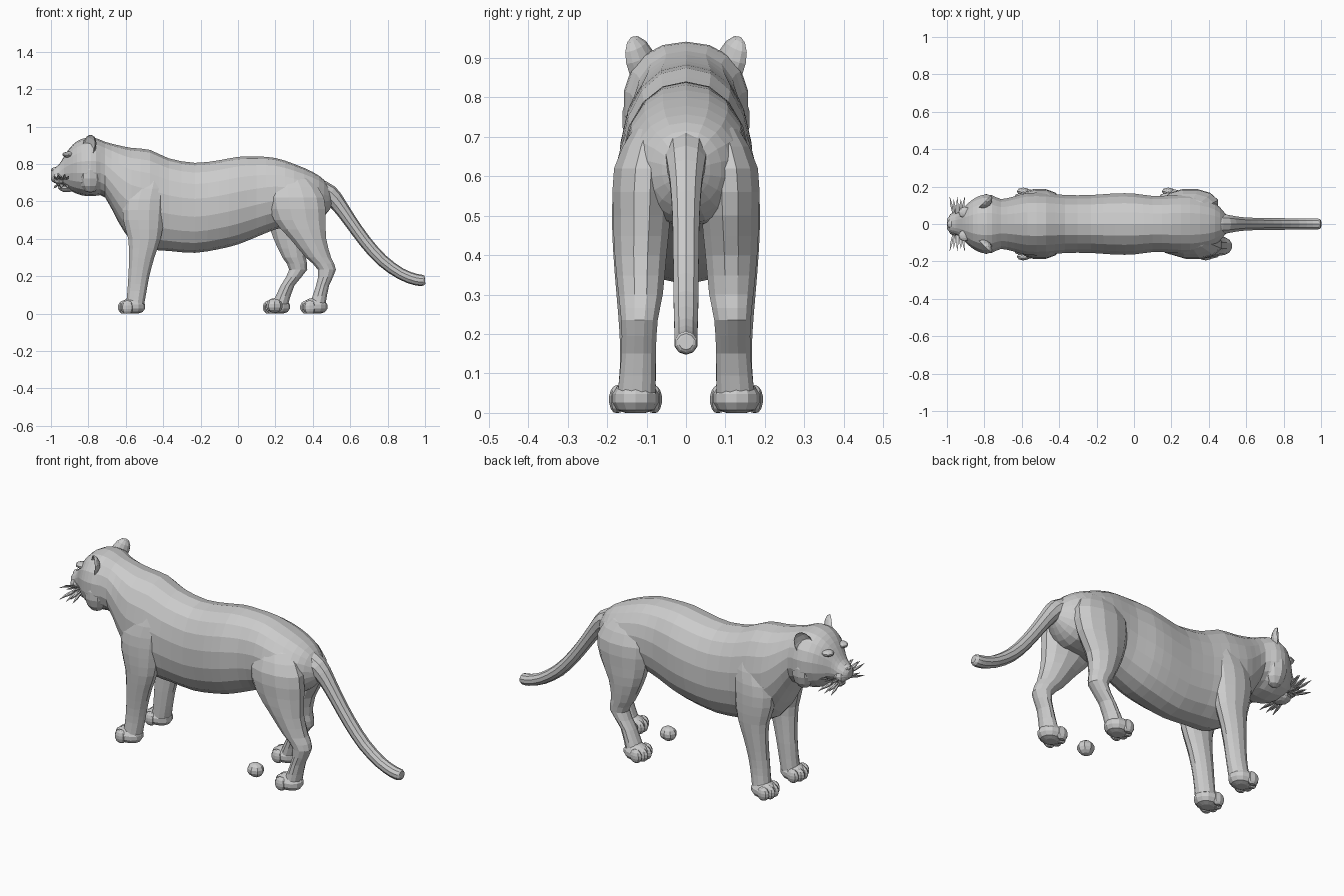
import bpy, bmesh, math
from mathutils import Vector, Matrix

if "Cube" in bpy.data.objects:
    bpy.data.objects.remove(bpy.data.objects["Cube"])

GREY = (0.6, 0.6, 0.6, 1)
fur = bpy.data.materials.new("fur_grey")
fur.diffuse_color = GREY
fur.use_nodes = True
fur.node_tree.nodes["Principled BSDF"].inputs["Base Color"].default_value = GREY


def finish(name, bm):
    bmesh.ops.recalc_face_normals(bm, faces=bm.faces)
    mesh = bpy.data.meshes.new(name)
    bm.to_mesh(mesh)
    bm.free()
    mesh.materials.append(fur)
    obj = bpy.data.objects.new(name, mesh)
    bpy.context.collection.objects.link(obj)
    return obj


def smooth_rows(rows):
    """Add a spline-interpolated row between each pair of rows."""
    out = []
    for i in range(len(rows) - 1):
        a, b = rows[max(i - 1, 0)], rows[i]
        c, d = rows[i + 1], rows[min(i + 2, len(rows) - 1)]
        out.append(b)
        out.append([(9 * q + 9 * r - p - s) / 16 for p, q, r, s in zip(a, b, c, d)])
    return out + [rows[-1]]


def loft(name, rings, sides=14, power=1.0):
    """Skin rings given as (centre, u radius vector, v radius vector)."""
    bm = bmesh.new()
    loops = []
    for centre, u, v in rings:
        loop = []
        for k in range(sides):
            a = math.tau * (k + 0.5) / sides
            c, s = math.cos(a), math.sin(a)
            c = math.copysign(abs(c) ** power, c)
            s = math.copysign(abs(s) ** power, s)
            loop.append(bm.verts.new(Vector(centre) + Vector(u) * c + Vector(v) * s))
        loops.append(loop)
    for low, high in zip(loops, loops[1:]):
        for k in range(sides):
            j = (k + 1) % sides
            bm.faces.new((low[k], low[j], high[j], high[k]))
    bm.faces.new(loops[0])
    bm.faces.new(loops[-1])
    return finish(name, bm)


def blob(name, centre, radii, sides=10, turn=None, cup=False):
    """Ellipsoid kept above the ground; cup folds its -x half inward."""
    bm = bmesh.new()
    bmesh.ops.create_uvsphere(bm, u_segments=sides, v_segments=7, radius=1)
    for v in bm.verts:
        if cup and v.co.x < 0:
            v.co.x *= -0.5
        v.co = Vector(p * r for p, r in zip(v.co, radii))
        if turn:
            v.co = turn @ v.co
        v.co += Vector(centre)
        v.co.z = max(v.co.z, 0.0)
    return finish(name, bm)


# Torso with neck and head: x, bottom, top, half width
torso = [
    (-1.0, .715, .755, .025), (-.985, .70, .775, .045), (-.955, .695, .80, .056),
    (-.93, .685, .84, .07), (-.90, .66, .885, .10), (-.86, .64, .922, .135),
    (-.81, .628, .94, .158), (-.76, .63, .938, .156), (-.71, .62, .918, .135),
    (-.64, .49, .90, .15), (-.57, .39, .886, .168), (-.47, .345, .875, .168),
    (-.37, .335, .83, .157), (-.23, .325, .806, .157), (-.10, .345, .82, .166),
    (0, .37, .838, .165), (.10, .41, .84, .152), (.20, .45, .832, .155),
    (.30, .47, .80, .158), (.40, .48, .757, .135), (.46, .52, .715, .09),
    (.50, .57, .66, .04)]
loft("body_and_head",
     [((x, 0, (b + t) / 2), (0, w, 0), (0, 0, (t - b) / 2))
      for x, b, t, w in smooth_rows(torso)], sides=18, power=0.92)

# Tail: x, z, radius
tail = smooth_rows([(.43, .66, .06), (.49, .635, .052), (.54, .58, .042), (.60, .495, .036),
                    (.68, .385, .034), (.77, .285, .033), (.87, .213, .031),
                    (.95, .182, .031), (.99, .178, .029), (1.0, .178, .018)])
rings = []
for i, (x, z, r) in enumerate(tail):
    before, after = tail[max(i - 1, 0)], tail[min(i + 1, len(tail) - 1)]
    d = Vector((after[0] - before[0], 0, after[1] - before[1])).normalized()
    rings.append(((x, 0, z), (0, r, 0), (-d.z * r, 0, d.x * r)))
loft("tail", rings, sides=10)

# Legs: z, x, x radius, y, y radius
front_leg = [
    (.78, -.46, .03, .08, .02), (.72, -.47, .09, .10, .05), (.61, -.50, .115, .118, .065),
    (.50, -.505, .112, .122, .068), (.40, -.50, .09, .128, .058), (.30, -.515, .07, .126, .052),
    (.20, -.53, .058, .122, .048), (.12, -.54, .053, .122, .047), (.05, -.55, .05, .125, .05)]
back_leg = [
    (.76, .27, .03, .07, .02), (.72, .29, .10, .085, .05), (.62, .31, .155, .108, .077),
    (.50, .33, .143, .112, .075), (.40, .375, .10, .115, .068), (.30, .43, .07, .115, .058),
    (.235, .475, .05, .118, .048), (.15, .452, .036, .12, .045), (.05, .425, .045, .125, .05)]
forward_back_leg = [
    (.76, .27, .03, .07, .02), (.72, .29, .10, .085, .05), (.62, .30, .155, .108, .077),
    (.50, .295, .14, .112, .075), (.40, .285, .098, .115, .068), (.30, .30, .065, .115, .058),
    (.235, .322, .05, .118, .048), (.15, .265, .038, .12, .045), (.05, .225, .045, .125, .05)]


def leg(name, rows, side):
    loft(name, [((x, side * y, z), (rx, 0, 0), (0, ry, 0))
                for z, x, rx, y, ry in smooth_rows(rows)], sides=12)
    # Paw with four rounded toes
    px = rows[-1][1] - 0.015
    blob(name + "_paw", (px, side * .128, .037), (.07, .06, .047), 12)
    for k in range(4):
        spread = (k - 1.5) * 0.031
        blob(f"{name}_toe_{k + 1}", (px - .05 + abs(spread) * .5, side * .128 + spread, .034),
             (.036, .021, .037), 8)


leg("right_front_leg", front_leg, -1)
leg("left_front_leg", front_leg, 1)
leg("right_back_leg", back_leg, -1)
leg("left_back_leg", forward_back_leg, 1)

# Small loose stone beside the back paws
blob("ground_ball", (.195, -.125, .042), (.045, .04, .038), 8)

# Face
blob("lower_jaw", (-.915, 0, .675), (.05, .05, .026), 10)
blob("nose", (-.978, 0, .765), (.022, .026, .018), 8)
for side, word in ((-1, "right"), (1, "left")):
    blob(word + "_muzzle_pad", (-.958, side * .03, .725), (.036, .034, .034), 8)
    blob(word + "_brow", (-.905, side * .062, .85), (.035, .032, .016), 8)
    blob(word + "_cheek", (-.79, side * .10, .745), (.065, .062, .10), 10)

    # Cupped ear turned forward and outward
    turn = Matrix.Rotation(-side * math.radians(45), 3, 'Z') @ \
        Matrix.Rotation(side * math.radians(-25), 3, 'X')
    blob(word + "_ear", (-.80, side * .118, .89), (.035, .046, .07), 12, turn, cup=True)

    # Whisker tufts fanning sideways from the muzzle
    for row in range(2):
        for k in range(5):
            root = Vector((-.965 + k * .011, side * .045, .715 - row * .025))
            tip = Vector((-.985 + k * .02, side * (.145 - .012 * (k % 2)),
                          .735 - row * .065 + .012 * (k % 2)))
            mid = root.lerp(tip, 0.55)
            loft(f"{word}_whisker_{row}_{k}",
                 [(p, (w, 0, 0), (0, 0, w * .6))
                  for p, w in ((root, .005), (mid, .009), (tip, .001))], sides=4)
